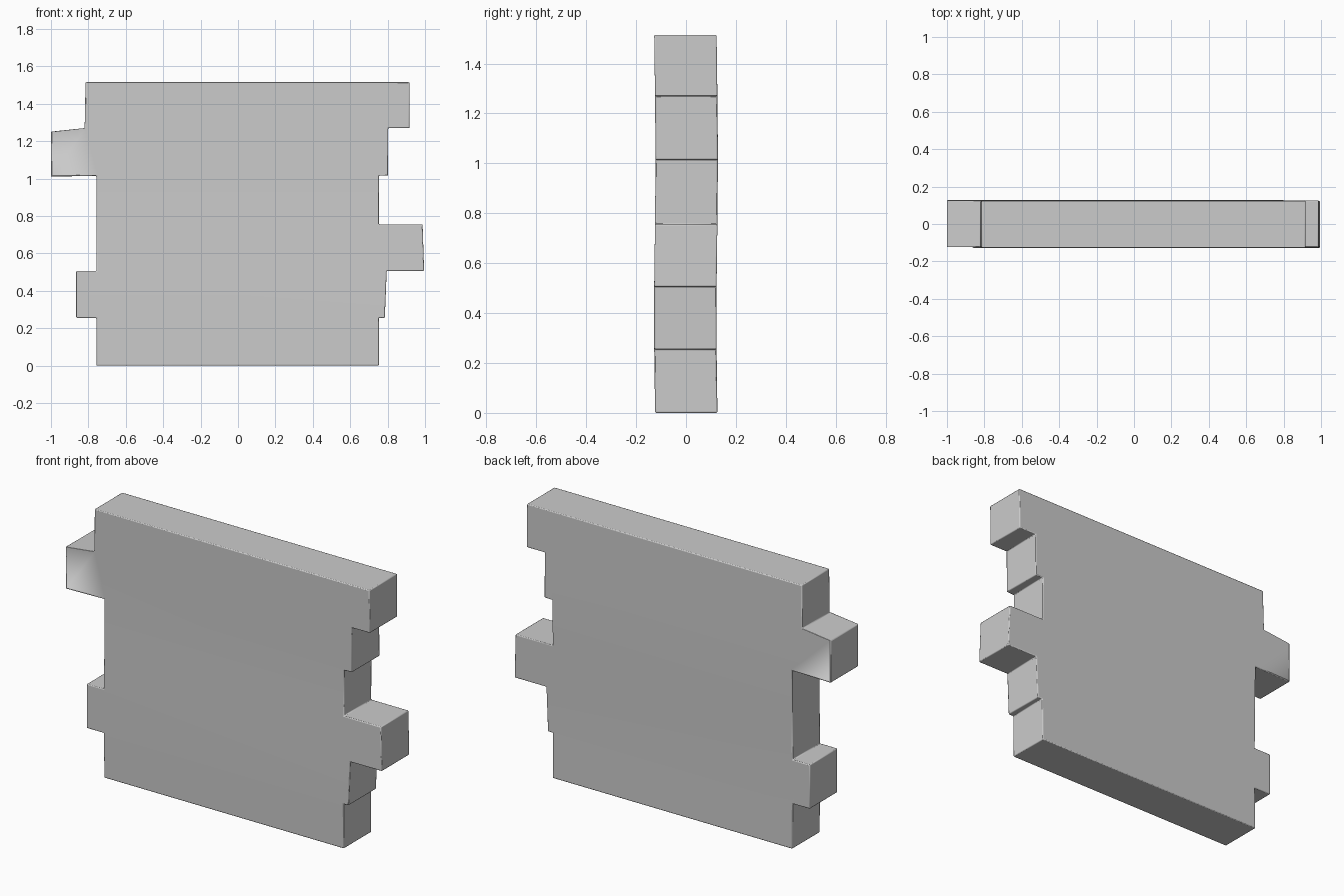
import bpy, bmesh, math

if "Cube" in bpy.data.objects:
    bpy.data.objects.remove(bpy.data.objects["Cube"])

# Brick courses from the bottom up: left x (bottom, top), right x (bottom, top)
COURSES = [
    (-0.757, -0.757, 0.753, 0.753),
    (-0.865, -0.865, 0.785, 0.795),
    (-0.757, -0.757, 0.995, 0.987),
    (-0.757, -0.757, 0.753, 0.753),
    (-1.0, -1.0, 0.803, 0.803),
    (-0.82, -0.815, 0.917, 0.917),
]
LEVELS = [0.0, 0.255, 0.506, 0.755, 1.015, 1.27, 1.515]
HALF_DEPTH = 0.125

# Toothed outline of the wall
left, right = [], []
for i, (lb, lt, rb, rt) in enumerate(COURSES):
    low, high = LEVELS[i], LEVELS[i + 1]
    left += [(lb, low), (lt, high)]
    right += [(rb, low), (rt, high)]
left[9] = (-1.0, 1.25)
left[8] = (-1.0, 1.01)
outline = []
for p in right + left[::-1]:
    if not outline or p != outline[-1]:
        outline.append(p)

bm = bmesh.new()
bm.faces.new([bm.verts.new((x, -HALF_DEPTH, z)) for x, z in outline])
bmesh.ops.dissolve_degenerate(bm, dist=0.0005, edges=bm.edges[:])

# Horizontal joints between courses
for z in LEVELS[1:-1]:
    bmesh.ops.bisect_plane(bm, geom=bm.verts[:] + bm.edges[:] + bm.faces[:],
                           plane_co=(0, 0, z), plane_no=(0, 0, 1), dist=0.0005)

# Wall thickness
grown = bmesh.ops.extrude_face_region(bm, geom=bm.faces[:])
back = [v for v in grown["geom"] if isinstance(v, bmesh.types.BMVert)]
bmesh.ops.translate(bm, verts=back, vec=(0, 2 * HALF_DEPTH, 0))

# Slightly uneven faces
for v in bm.verts:
    v.co.y += 0.003 * math.sin(v.co.z * 5 - 3.5)
bmesh.ops.recalc_face_normals(bm, faces=bm.faces[:])

mesh = bpy.data.meshes.new("brick_wall")
bm.to_mesh(mesh)
bm.free()
wall = bpy.data.objects.new("brick_wall", mesh)
bpy.context.collection.objects.link(wall)

# Softened, smooth-shaded edges
bevel = wall.modifiers.new("soft_edges", 'BEVEL')
bevel.width = 0.01
bevel.segments = 2
bevel.limit_method = 'ANGLE'
bevel.angle_limit = math.radians(40)
bpy.context.view_layer.objects.active = wall
wall.select_set(True)
bpy.ops.object.shade_smooth_by_angle(angle=math.radians(60))
for p in mesh.polygons:
    p.use_smooth = True
